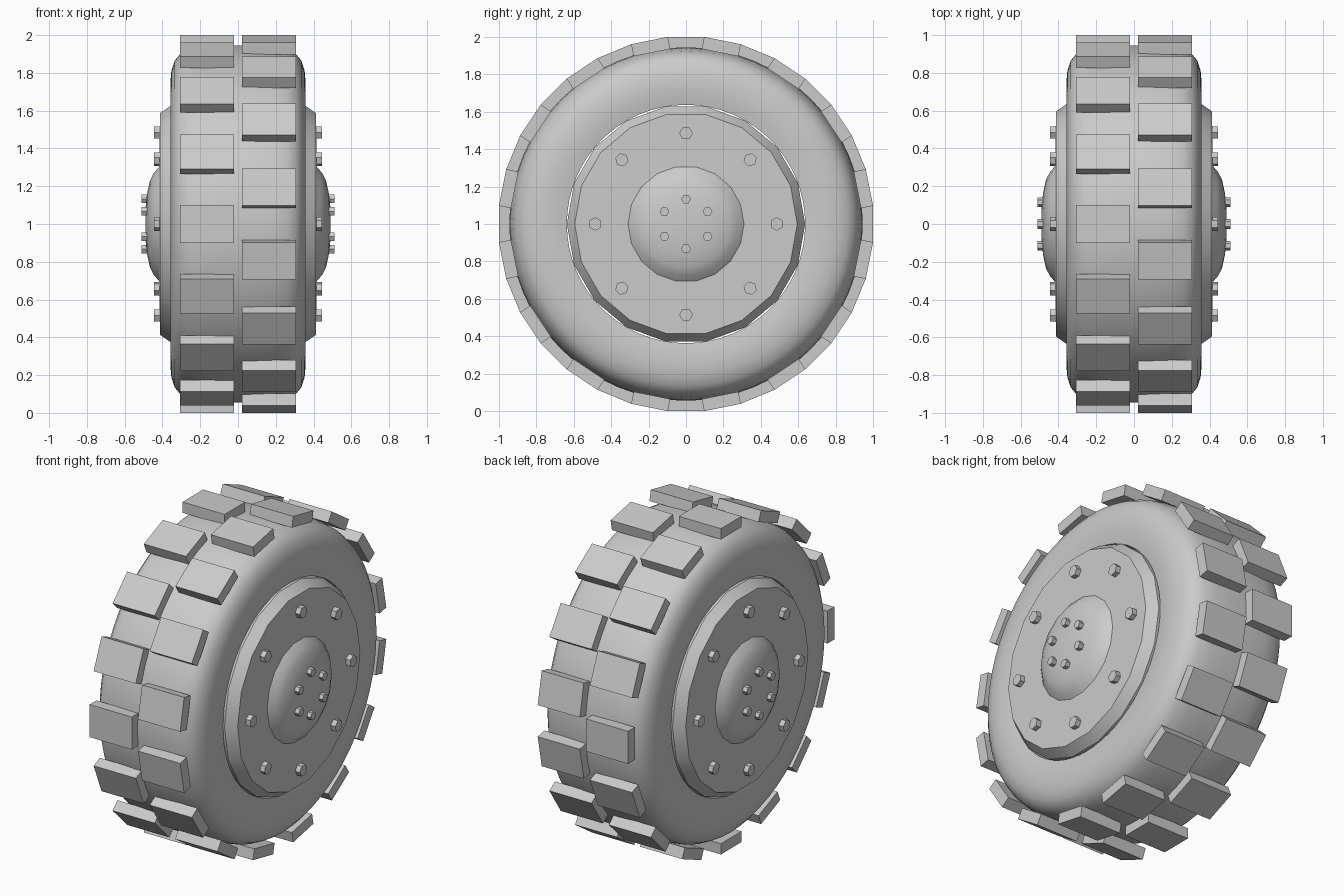
import bpy, bmesh
from math import sin, cos, pi, radians
from mathutils import Matrix

if "Cube" in bpy.data.objects:
    bpy.data.objects.remove(bpy.data.objects["Cube"])

CENTRE = Matrix.Translation((0, 0, 1))


def finish(name, bm, smooth=None):
    bmesh.ops.recalc_face_normals(bm, faces=bm.faces)
    mesh = bpy.data.meshes.new(name)
    bm.to_mesh(mesh)
    bm.free()
    obj = bpy.data.objects.new(name, mesh)
    bpy.context.collection.objects.link(obj)
    if smooth:
        bpy.ops.object.select_all(action='DESELECT')
        obj.select_set(True)
        bpy.context.view_layer.objects.active = obj
        bpy.ops.object.shade_smooth_by_angle(angle=radians(smooth))
    return obj


def lathe(name, profile, sides, smooth, closed):
    """Spin (x, radius) points around the axle; open profiles get end caps."""
    bm = bmesh.new()
    rings = []
    for x, r in profile:
        angles = [2 * pi * i / sides for i in range(sides)]
        rings.append([bm.verts.new((x, r * cos(a), 1 + r * sin(a))) for a in angles])
    pairs = list(zip(rings, rings[1:]))
    if closed:
        pairs.append((rings[-1], rings[0]))
    else:
        bm.faces.new(rings[0])
        bm.faces.new(rings[-1])
    for a, b in pairs:
        for i in range(sides):
            j = (i + 1) % sides
            bm.faces.new((a[i], a[j], b[j], b[i]))
    return finish(name, bm, smooth)


def both_sides(half):
    return [(-x, r) for x, r in reversed(half)] + half


# Tyre carcass: rounded shoulders, open in the middle
tyre = [(0.06, 0.945), (0.18, 0.94), (0.26, 0.925), (0.305, 0.902), (0.335, 0.865),
        (0.353, 0.81), (0.358, 0.75), (0.355, 0.69), (0.345, 0.637)]
lathe("tyre", both_sides(tyre), 64, 40, True)

# Rim with chamfered edge and domed hub on each side
rim = [(0.354, 0.637), (0.414, 0.595), (0.415, 0.31), (0.445, 0.275),
       (0.466, 0.235), (0.482, 0.16), (0.49, 0.08)]
lathe("rim_and_hub", both_sides(rim), 18, 31, False)

# Tread blocks: two staggered rows of sixteen
for side, row, offset in ((-1, "left", 0), (1, "right", 0.5)):
    bm = bmesh.new()
    for i in range(16):
        turn = Matrix.Rotation((i + offset) * 2 * pi / 16, 4, 'X')
        place = Matrix.Translation((side * 0.164, 0, 0.967))
        size = Matrix.Diagonal((0.286, 0.2, 0.066, 1))
        bmesh.ops.create_cube(bm, size=1, matrix=CENTRE @ turn @ place @ size)
    finish("tread_blocks_" + row, bm)


# Hexagonal bolts in circles on both faces
def bolts(name, count, circle, radius, inner, outer):
    bm = bmesh.new()
    for side in (-1, 1):
        for i in range(count):
            turn = Matrix.Rotation(2 * pi * i / count, 4, 'X')
            place = Matrix.Translation((side * (inner + outer) / 2, 0, circle))
            lay = Matrix.Rotation(pi / 2, 4, 'Y')
            bmesh.ops.create_cone(bm, cap_ends=True, segments=6, radius1=radius,
                                  radius2=radius, depth=outer - inner,
                                  matrix=CENTRE @ turn @ place @ lay)
    finish(name, bm)


bolts("rim_bolts", 8, 0.485, 0.036, 0.40, 0.445)
bolts("hub_bolts", 6, 0.133, 0.026, 0.46, 0.512)
